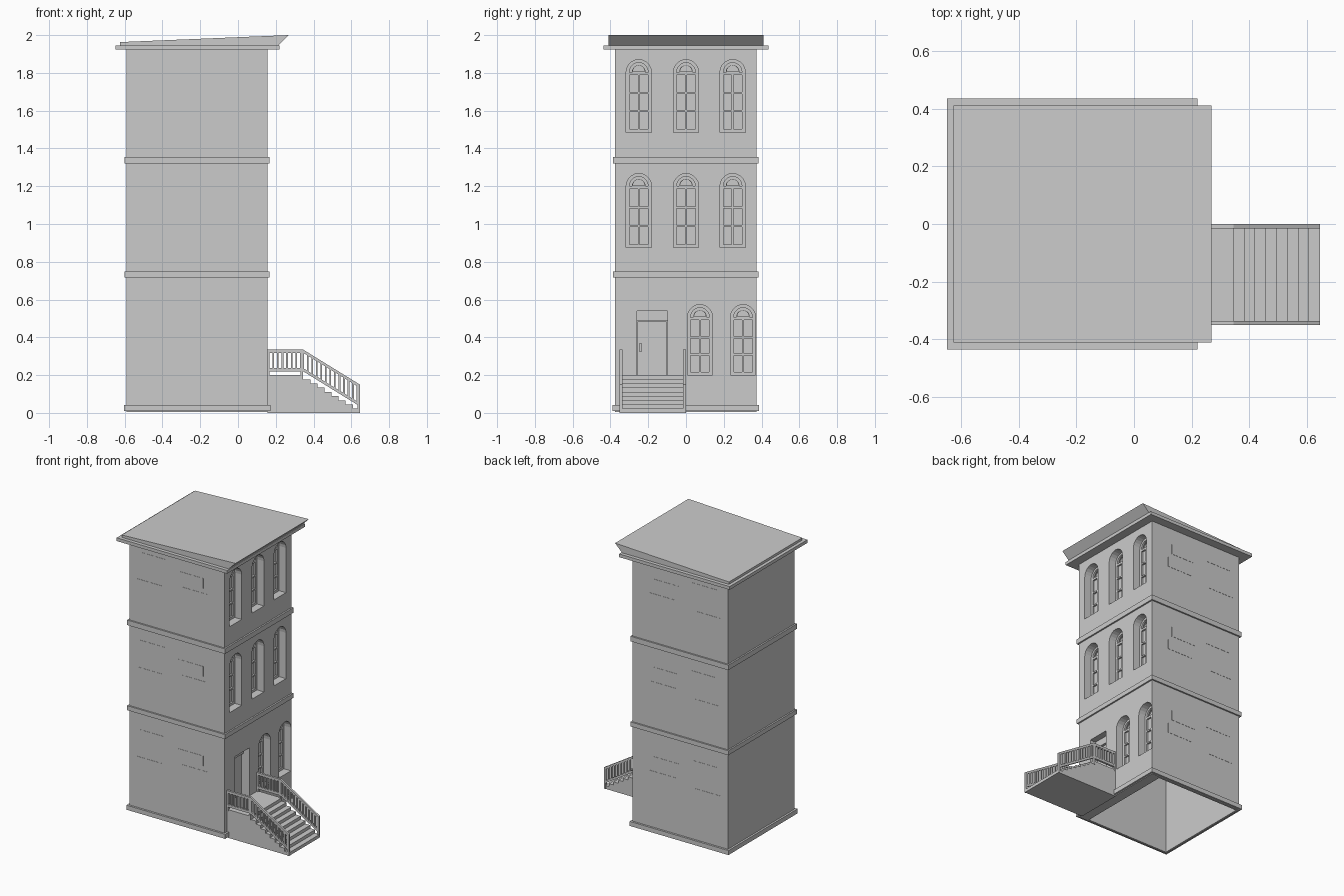
import bpy, bmesh, math
from mathutils import Matrix

if "Cube" in bpy.data.objects:
    bpy.data.objects.remove(bpy.data.objects["Cube"])

grey = bpy.data.materials.new("plain_grey")
grey.diffuse_color = (0.6, 0.6, 0.6, 1)
grey.use_nodes = True
grey.node_tree.nodes["Principled BSDF"].inputs["Base Color"].default_value = grey.diffuse_color

# Extrusion directions: profile drawn in YZ (along x), XZ (along y), XY (along z)
AXES = {
    'x': Matrix(((0, 0, 1, 0), (1, 0, 0, 0), (0, 1, 0, 0), (0, 0, 0, 1))),
    'y': Matrix(((1, 0, 0, 0), (0, 0, -1, 0), (0, 1, 0, 0), (0, 0, 0, 1))),
    'z': Matrix.Identity(4),
}


def add_mesh(name, mesh):
    mesh.materials.clear()
    mesh.materials.append(grey)
    ob = bpy.data.objects.new(name, mesh)
    bpy.context.collection.objects.link(ob)
    return ob


def plate(name, loops, axis, lo, hi):
    """Flat profile (first loop) with holes (other loops), extruded lo..hi along axis."""
    cu = bpy.data.curves.new(name + "_curve", 'CURVE')
    cu.dimensions = '2D'
    cu.fill_mode = 'BOTH'
    cu.extrude = (hi - lo) / 2
    for pts in loops:
        sp = cu.splines.new('POLY')
        sp.points.add(len(pts) - 1)
        for p, (a, b) in zip(sp.points, pts):
            p.co = (a, b, 0, 1)
        sp.use_cyclic_u = True
    tmp = bpy.data.objects.new("tmp", cu)
    bpy.context.collection.objects.link(tmp)
    bpy.context.view_layer.update()
    mesh = bpy.data.meshes.new_from_object(
        tmp.evaluated_get(bpy.context.evaluated_depsgraph_get()))
    bpy.data.objects.remove(tmp)
    bpy.data.curves.remove(cu)
    mid = (lo + hi) / 2
    mesh.transform(Matrix.Translation((0, 0, -mid if axis == 'y' else mid)))
    mesh.transform(AXES[axis])
    bm = bmesh.new()
    bm.from_mesh(mesh)
    bmesh.ops.remove_doubles(bm, verts=bm.verts, dist=1e-5)
    bmesh.ops.recalc_face_normals(bm, faces=bm.faces)
    for f in bm.faces:
        f.smooth = False
    bm.to_mesh(mesh)
    bm.free()
    mesh.name = name
    return add_mesh(name, mesh)


def rect(a0, a1, b0, b1):
    return [(a0, b0), (a1, b0), (a1, b1), (a0, b1)]


def box(name, x0, x1, y0, y1, z0, z1):
    bm = bmesh.new()
    bmesh.ops.create_cube(bm, size=1)
    for v in bm.verts:
        v.co = ((x0 + x1) / 2 + v.co.x * (x1 - x0), (y0 + y1) / 2 + v.co.y * (y1 - y0),
                (z0 + z1) / 2 + v.co.z * (z1 - z0))
    mesh = bpy.data.meshes.new(name)
    bm.to_mesh(mesh)
    bm.free()
    return add_mesh(name, mesh)


def arch(y, r, z0, spring, n=10):
    """Round-headed outline, half width r."""
    head = [(y + r * math.cos(math.pi * i / n), spring + r * math.sin(math.pi * i / n))
            for i in range(n + 1)]
    return [(y - r, z0), (y + r, z0)] + head


# Body extents
X0, X1, Y0, Y1, TOP = -0.59, 0.157, -0.375, 0.373, 1.93
T = 0.015
BACK = 0.085          # back of the deep window recesses
R = 0.067             # half width of window openings

# Window list: centre y, sill z, crown z
windows = [(y, z0, z1) for z0, z1 in ((1.485, 1.87), (0.875, 1.267)) for y in (-0.25, 0, 0.247)]
windows += [(0.074, 0.2, 0.573), (0.302, 0.2, 0.573)]
door = (-0.26, -0.098, 0.2, 0.54)

# Walls
box("back_wall", X0, X0 + T, Y0, Y1, 0.005, TOP)
box("left_wall", X0 + T, BACK, Y0, Y0 + T, 0.005, TOP)
box("right_wall", X0 + T, BACK, Y1 - T, Y1, 0.005, TOP)
holes = [arch(y, R, z0, z1 - R) for y, z0, z1 in windows] + [rect(*door)]
plate("entrance_wall", [rect(Y0, Y1, 0.005, TOP)] + holes, 'x', BACK, X1)

# Windows: sash with six panes and a fanlight, glass behind
for i, (y, z0, z1) in enumerate(windows):
    sp = z1 - R
    outline = arch(y, R, z0, sp)
    r, bar = 0.049, 0.005
    low, high = z0 + 0.017, sp - 0.015
    step = (high - low) / 3
    panes = [arch(y, r, sp, sp + 0.002)]
    for k in range(3):
        a = low + k * step + (bar if k else 0)
        b = low + (k + 1) * step - (bar if k < 2 else 0)
        panes += [rect(y - r, y - bar, a, b), rect(y + bar, y + r, a, b)]
    plate(f"window_sash_{i}", [outline] + panes, 'x', BACK + 0.006, BACK + 0.018)
    plate(f"window_glass_{i}", [outline], 'x', BACK, BACK + 0.006)
    # Small spokes in the fanlight
    plate(f"fanlight_arch_{i}", [arch(y, 0.036, sp, sp + 0.002), arch(y, 0.031, sp + 0.004, sp + 0.005)],
          'x', BACK + 0.006, BACK + 0.014)

# Door
box("door_leaf", BACK, 0.1, -0.256, -0.102, 0.2, 0.485)
box("door_backing", BACK, 0.092, *door)
box("door_transom", BACK, 0.112, -0.26, -0.098, 0.49, 0.54)
box("door_handle", 0.1, 0.112, -0.245, -0.235, 0.323, 0.37)

# Base and storey bands
for name, d, z0, z1 in (("base_band", 0.014, 0.01, 0.042),
                        ("lower_band", 0.011, 0.716, 0.748),
                        ("upper_band", 0.011, 1.32, 1.356)):
    plate(name, [rect(X0 - d, X1 + d, Y0 - d, Y1 + d),
                 rect(X0 + 0.003, X1 - 0.003, Y0 + 0.003, Y1 - 0.003)], 'z', z0, z1)

# Cornice and sloping roof
box("cornice", -0.648, 0.22, -0.436, 0.436, 1.923, 1.946)
plate("roof", [[(-0.625, 1.946), (0.215, 1.946), (0.269, 2.0), (-0.625, 1.963)]],
      'y', -0.411, 0.411)

# Scattered bricks barely standing off the side walls
for s, top in enumerate((1.86, 1.235, 0.60)):
    for k, (x, dz) in enumerate(((-0.51, 0), (-0.21, 0.055), (-0.53, 0.195), (-0.18, 0.16))):
        z = top - dz
        box(f"brick_left_{s}_{k}", x, x + 0.2, Y0 - 0.0015, Y0 + 0.005, z - 0.07, z)
        box(f"brick_right_{s}_{k}", x, x + 0.2, Y1 - 0.005, Y1 + 0.0015, z - 0.07, z)

# Stairs: landing and eight treads in one solid profile
LAND, END, N = 0.345, 0.645, 8
run, rise = (END - LAND) / N, 0.2 / (N + 1)
profile = [(X1 - 0.002, 0), (X1 - 0.002, 0.2), (LAND, 0.2)]
for k in range(1, N + 1):
    z = 0.2 - rise * k
    profile += [(LAND + run * (k - 1), z), (LAND + run * k, z)]
profile.append((END, 0))
plate("stairs", [profile], 'y', -0.347, -0.003)


# Railings: one panel each, with gaps between the balusters
def drop(x):
    return -max(0, x - LAND) * 0.617


rail = [(X1, 0.335), (LAND, 0.335), (END, 0.15), (END, 0), (0.632, 0),
        (0.632, 0.22 + drop(0.632)), (LAND, 0.22), (LAND, 0.175), (0.332, 0.175),
        (0.332, 0.22), (0.167, 0.22), (0.167, 0.19), (X1, 0.19)]
gaps = []
for start, stop, count in ((0.167, 0.337, 7), (0.35, 0.637, 12)):
    pitch = (stop - start) / count
    for k in range(count):
        a = start + k * pitch
        b = a + pitch - 0.009
        gaps.append([(a, 0.237 + drop(a)), (b, 0.237 + drop(b)),
                     (b, 0.318 + drop(b)), (a, 0.318 + drop(a))])
for name, y in (("left_railing", -0.351), ("right_railing", -0.015)):
    plate(name, [rail] + gaps, 'y', y, y + 0.015)
